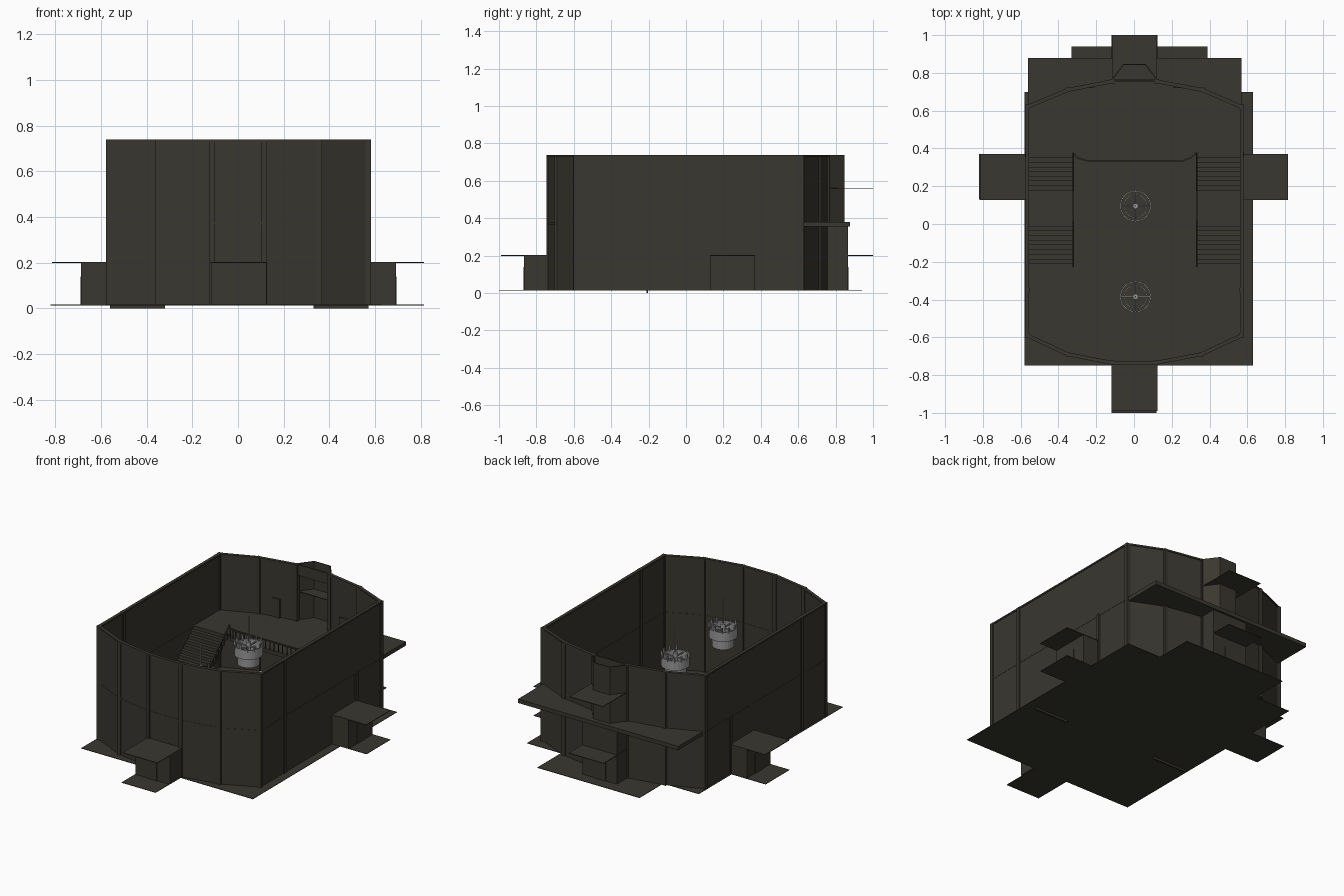
import bpy, bmesh, math
from mathutils import Vector

if "Cube" in bpy.data.objects:
    bpy.data.objects.remove(bpy.data.objects["Cube"])


def material(name, c):
    m = bpy.data.materials.new(name)
    m.diffuse_color = (*c, 1)
    m.use_nodes = True
    m.node_tree.nodes["Principled BSDF"].inputs["Base Color"].default_value = m.diffuse_color
    return m


STONE = material("dark olive stone", (0.041, 0.038, 0.029))
METAL = material("pale grey metal", (0.32, 0.32, 0.32))


def finish(name, bm, mat):
    bmesh.ops.recalc_face_normals(bm, faces=bm.faces)
    me = bpy.data.meshes.new(name)
    bm.to_mesh(me)
    bm.free()
    me.materials.append(mat)
    ob = bpy.data.objects.new(name, me)
    bpy.context.collection.objects.link(ob)
    return ob


def add_box(bm, x0, x1, y0, y1, z0, z1):
    vs = bmesh.ops.create_cube(bm, size=1)["verts"]
    for v in vs:
        v.co = ((x0 + x1) / 2 + v.co.x * (x1 - x0),
                (y0 + y1) / 2 + v.co.y * (y1 - y0),
                (z0 + z1) / 2 + v.co.z * (z1 - z0))


def box(name, *d, mat=STONE):
    bm = bmesh.new()
    add_box(bm, *d)
    return finish(name, bm, mat)


def add_bar(bm, a, b, w):
    a, b = Vector(a), Vector(b)
    q = (b - a).to_track_quat('Z', 'Y')
    for v in bmesh.ops.create_cube(bm, size=1)["verts"]:
        v.co = (a + b) / 2 + q @ Vector((v.co.x * w, v.co.y * w, v.co.z * (b - a).length))


def thicken(ob, t):
    s = ob.modifiers.new("thickness", 'SOLIDIFY')
    s.thickness, s.offset, s.use_even_offset = t, 0, True
    return ob


def wall(name, path, z0, z1, t=0.01):
    bm = bmesh.new()
    lo = [bm.verts.new((x, y, z0)) for x, y in path]
    hi = [bm.verts.new((x, y, z1)) for x, y in path]
    for i in range(len(path) - 1):
        bm.faces.new((lo[i], lo[i + 1], hi[i + 1], hi[i]))
    return thicken(finish(name, bm, STONE), t)


def band(bm, r, z0, z1, t, n=24):
    # ring-shaped band around the local z axis
    prof = [(r - t, z0), (r, z0), (r, z1), (r - t, z1)]
    rows = [[bm.verts.new((p * math.cos(2 * math.pi * i / n), p * math.sin(2 * math.pi * i / n), z))
             for p, z in prof] for i in range(n)]
    for i in range(n):
        a, b = rows[i], rows[(i + 1) % n]
        for k in range(4):
            bm.faces.new((a[k], b[k], b[(k + 1) % 4], a[(k + 1) % 4]))


F, TOP, BAL = 0.016, 0.738, 0.38   # floor, wall top and balcony levels

# floors
box("main_floor", -0.58, 0.63, -0.75, 0.70, F - 0.003, F)
box("back_floor", -0.33, 0.39, 0.70, 0.94, F - 0.003, F)
box("front_porch_floor", -0.12, 0.12, -1.0, -0.75, F - 0.003, F)
box("left_porch_floor", -0.82, -0.58, 0.13, 0.37, F - 0.003, F)
box("right_porch_floor", 0.63, 0.815, 0.13, 0.37, F - 0.003, F)

# hall walls, open at the back centre
plan = [(-0.115, 0.755), (-0.35, 0.71), (-0.565, 0.62), (-0.565, -0.59), (-0.35, -0.69),
        (-0.115, -0.735), (0.115, -0.735), (0.355, -0.69), (0.57, -0.59), (0.57, 0.62),
        (0.36, 0.71), (0.12, 0.755)]
wall("hall_walls", plan, F, TOP)
wall("cornice", plan, TOP - 0.01, TOP, 0.02)
wall("mid_band", plan, 0.366, 0.376, 0.013)
wall("back_centre_wall", [(-0.115, 0.755), (0.12, 0.755)], F, BAL)
wall("alcove_lintel", [(-0.115, 0.757), (0.12, 0.757)], 0.67, TOP)

# pilasters at the corners and along the sides
bm = bmesh.new()
for i, (x, y) in enumerate(plan + [(-0.565, -0.35), (0.57, -0.35)]):
    h = 0.012
    add_box(bm, x - h, x + h, y - h, y + h, F, TOP)
finish("pilasters", bm, STONE)
for s, x in ((-1, -0.568), (1, 0.573)):
    box("side_buttress", x - 0.01, x + 0.01, 0.355, 0.378, F, 0.375)

# back alcove bay and its canopy
bay = [(-0.115, 0.765), (-0.055, 0.845), (0.06, 0.845), (0.12, 0.765)]
wall("alcove_bay", bay, BAL, TOP, 0.006)
box("alcove_canopy", -0.115, 0.12, 0.765, 1.0, 0.558, 0.562)

# porches: three thin walls, a wide canopy and a door plate
porches = {
    "front": ([(-0.115, -0.735), (-0.115, -0.862), (0.122, -0.862), (0.122, -0.735)],
              (-0.12, 0.125, -0.99, -0.735), (-0.04, 0.035, -0.868, -0.864), 0.2),
    "back": ([(-0.115, 0.755), (-0.115, 0.862), (0.122, 0.862), (0.122, 0.755)],
             (-0.12, 0.125, 0.755, 1.0), (-0.04, 0.04, 0.864, 0.868), 0.355),
    "left": ([(-0.565, 0.13), (-0.683, 0.13), (-0.683, 0.365), (-0.565, 0.365)],
             (-0.815, -0.565, 0.128, 0.37), (-0.689, -0.685, 0.21, 0.285), 0.2),
    "right": ([(0.57, 0.13), (0.688, 0.13), (0.688, 0.365), (0.57, 0.365)],
              (0.57, 0.815, 0.128, 0.37), (0.69, 0.694, 0.21, 0.285), 0.2),
}
for side, (path, roof, door, top) in porches.items():
    wall(side + "_porch_walls", path, F, top, 0.006)
    box(side + "_porch_canopy", *roof, 0.198, 0.202)
    box(side + "_porch_door", *door, F, 0.14)

# balcony slab running out behind the curved back wall
edge = [(-0.56, 0.375), (-0.32, 0.375), (-0.3, 0.35), (-0.25, 0.335),
        (0.26, 0.335), (0.3, 0.35), (0.33, 0.375), (0.57, 0.375)]
bm = bmesh.new()
f = bm.faces.new([bm.verts.new((x, y, 0.355)) for x, y in edge + [(0.57, 0.878), (-0.56, 0.878)]])
ext = bmesh.ops.extrude_face_region(bm, geom=[f])["geom"]
bmesh.ops.translate(bm, vec=(0, 0, BAL - 0.355), verts=[v for v in ext if isinstance(v, bmesh.types.BMVert)])
finish("balcony", bm, STONE)

# doors on the balcony
for x in (-0.24, 0.24):
    box("balcony_door", x - 0.03, x + 0.03, 0.719, 0.726, BAL, 0.5)

# balcony railing
bm = bmesh.new()
rail = edge[1:7]
for a, b in zip(rail, rail[1:]):
    add_bar(bm, (*a, BAL + 0.055), (*b, BAL + 0.055), 0.008)
    n = max(1, round((Vector(b) - Vector(a)).length / 0.03))
    for i in range(n):
        p = Vector(a).lerp(Vector(b), i / n)
        add_bar(bm, (*p, BAL), (*p, BAL + 0.055), 0.005)
finish("balcony_railing", bm, STONE)

# two straight stairs, each with a half landing
prof = [(-0.21, F)]
y, z = -0.21, F
for steps, y_end, z_end in ((9, 0.015, 0.205), (8, 0.18 + 0.195, BAL)):
    dy, dz = (y_end - y) / steps, (z_end - z) / steps
    for i in range(steps):
        prof += [(y, z + dz), (y + dy, z + dz)]
        y, z = y + dy, z + dz
    if steps == 9:
        y = 0.18
        prof.append((y, z))
for side, x0, x1, xr in (("left", -0.56, -0.32, -0.322), ("right", 0.33, 0.57, 0.332)):
    bm = bmesh.new()
    a = [bm.verts.new((x0, y, z)) for y, z in prof]
    b = [bm.verts.new((x1, y, z)) for y, z in prof]
    for i in range(len(prof) - 1):
        bm.faces.new((a[i], b[i], b[i + 1], a[i + 1]))
    thicken(finish(side + "_stair", bm, STONE), 0.004)
    box(side + "_stair_footing", x0, x1, -0.212, -0.202, 0.0, F)
    # handrail along the open edge
    bm = bmesh.new()
    line = [(-0.225, F), (0.015, 0.205), (0.18, 0.205), (0.375, BAL)]
    for (ya, za), (yb, zb) in zip(line, line[1:]):
        add_bar(bm, (xr, ya, za + 0.06), (xr, yb, zb + 0.06), 0.008)
        for i in range(7):
            t = i / 7
            yy, zz = ya + (yb - ya) * t, za + (zb - za) * t
            add_bar(bm, (xr, yy, zz), (xr, yy, zz + 0.06), 0.005)
    finish(side + "_stair_railing", bm, STONE)

# two hanging chandeliers
for cy in (0.095, -0.385):
    bm = bmesh.new()
    band(bm, 0.083, 0.45, 0.51, 0.007)
    band(bm, 0.064, 0.39, 0.465, 0.006)
    band(bm, 0.015, 0.45, 0.53, 0.012, 12)
    add_bar(bm, (0, 0, 0.45), (0, 0, 0.69), 0.006)
    for i in range(4):      # spokes
        c, s = math.cos(i * math.pi / 2), math.sin(i * math.pi / 2)
        add_bar(bm, (0, 0, 0.5), (0.08 * c, 0.08 * s, 0.5), 0.007)
        add_bar(bm, (0, 0, 0.455), (0.062 * c, 0.062 * s, 0.455), 0.006)
    for i in range(12):     # candles
        c, s = math.cos(i * math.pi / 6), math.sin(i * math.pi / 6)
        add_bar(bm, (0.08 * c, 0.08 * s, 0.5), (0.08 * c, 0.08 * s, 0.535), 0.009)
    ob = finish("chandelier", bm, METAL)
    ob.location = (0.008, cy, 0)
